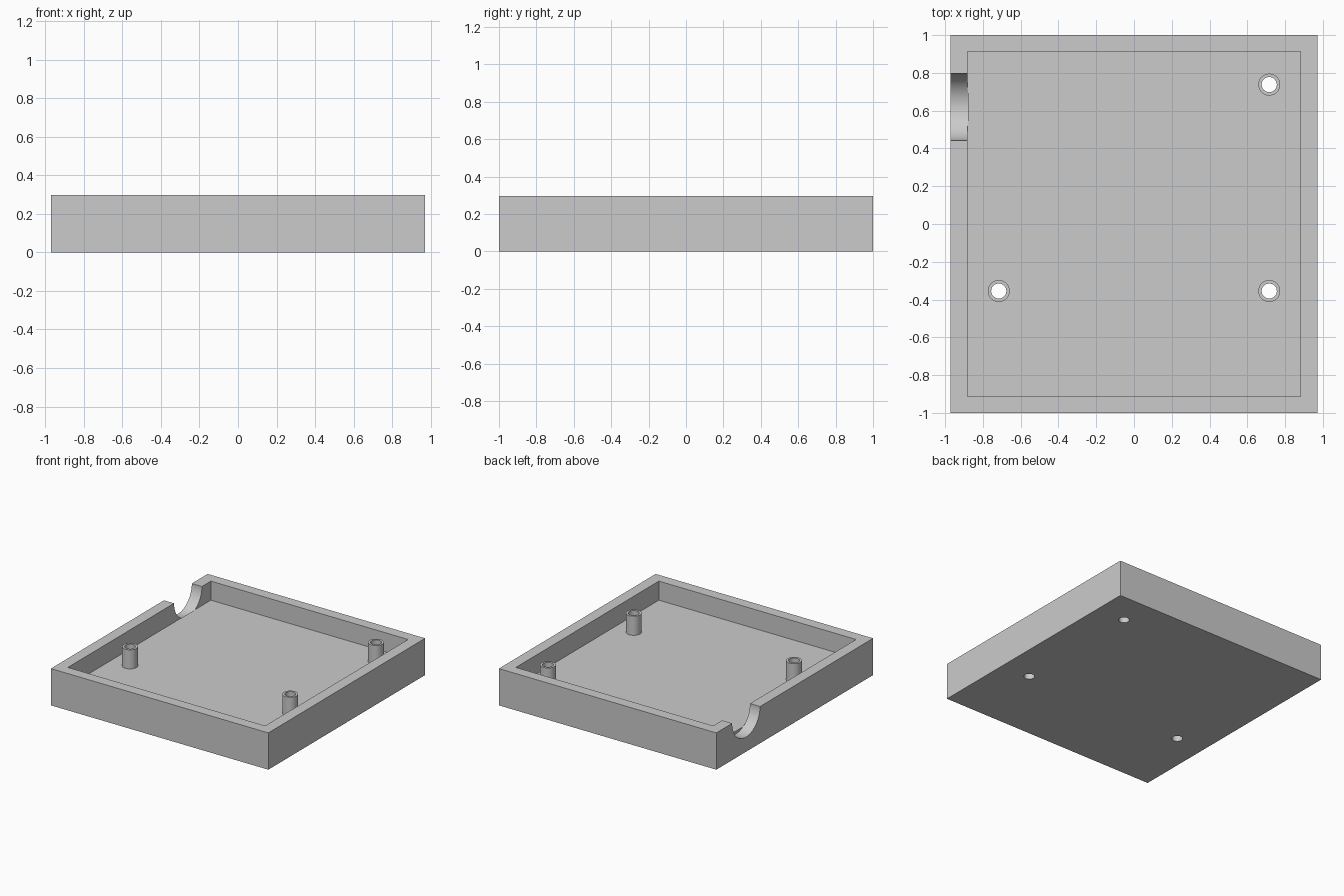
import bpy, math
from mathutils import Matrix

if "Cube" in bpy.data.objects:
    bpy.data.objects.remove(bpy.data.objects["Cube"], do_unlink=True)

HALF_X, HALF_Y, TOP = 0.971, 1.0, 0.297
INNER_X, INNER_Y, FLOOR = 0.881, 0.912, 0.143
POST_R, HOLE_R = 0.058, 0.04
POSTS = [(0.716, 0.738), (0.716, -0.355), (-0.716, -0.355)]

grey = bpy.data.materials.new("plain grey")
grey.use_nodes = True
colour = (0.6, 0.6, 0.6, 1)
grey.diffuse_color = colour
grey.node_tree.nodes["Principled BSDF"].inputs["Base Color"].default_value = colour


def finish(name):
    ob = bpy.context.object
    ob.name = ob.data.name = name
    ob.data.materials.append(grey)
    return ob


def box(name, hx, hy, z0, z1):
    bpy.ops.mesh.primitive_cube_add(size=2)
    ob = finish(name)
    ob.data.transform(Matrix.Translation((0, 0, (z0 + z1) / 2))
                      @ Matrix.Diagonal((hx, hy, (z1 - z0) / 2, 1)))
    return ob


def cylinder(name, radius, depth, centre, rotation=(0, 0, 0), sides=48):
    bpy.ops.mesh.primitive_cylinder_add(vertices=sides, radius=radius, depth=depth,
                                        location=centre, rotation=rotation)
    return finish(name)


def cut(target, cutter):
    cutter.hide_render = True
    mod = target.modifiers.new("cut", "BOOLEAN")
    mod.operation, mod.solver, mod.object = "DIFFERENCE", "EXACT", cutter
    bpy.ops.object.select_all(action="DESELECT")
    bpy.context.view_layer.objects.active = target
    target.select_set(True)
    bpy.ops.object.modifier_apply(modifier=mod.name)
    bpy.data.objects.remove(cutter, do_unlink=True)


def smooth(ob):
    bpy.ops.object.select_all(action="DESELECT")
    bpy.context.view_layer.objects.active = ob
    ob.select_set(True)
    bpy.ops.object.shade_smooth_by_angle(angle=math.radians(30))


# Open tray with a thick floor
tray = box("tray", HALF_X, HALF_Y, 0, TOP)
cut(tray, box("cavity_cutter", INNER_X, INNER_Y, FLOOR, TOP + 0.2))

# Half-round cable notch in the right wall, stopping just inside the cavity
outer, inner = -HALF_X - 0.1, -INNER_X + 0.001
cut(tray, cylinder("notch_cutter", 0.178, inner - outer,
                   ((inner + outer) / 2, 0.62, TOP), (0, math.pi / 2, 0), 96))

# Hollow screw posts, drilled through the floor
for i, (x, y) in enumerate(POSTS, 1):
    cut(tray, cylinder("floor_drill", HOLE_R, 1, (x, y, 0)))
    post = cylinder(f"screw_post_{i}", POST_R, TOP - FLOOR, (x, y, (TOP + FLOOR) / 2))
    cut(post, cylinder("post_drill", HOLE_R, 1, (x, y, TOP)))
    smooth(post)
smooth(tray)
